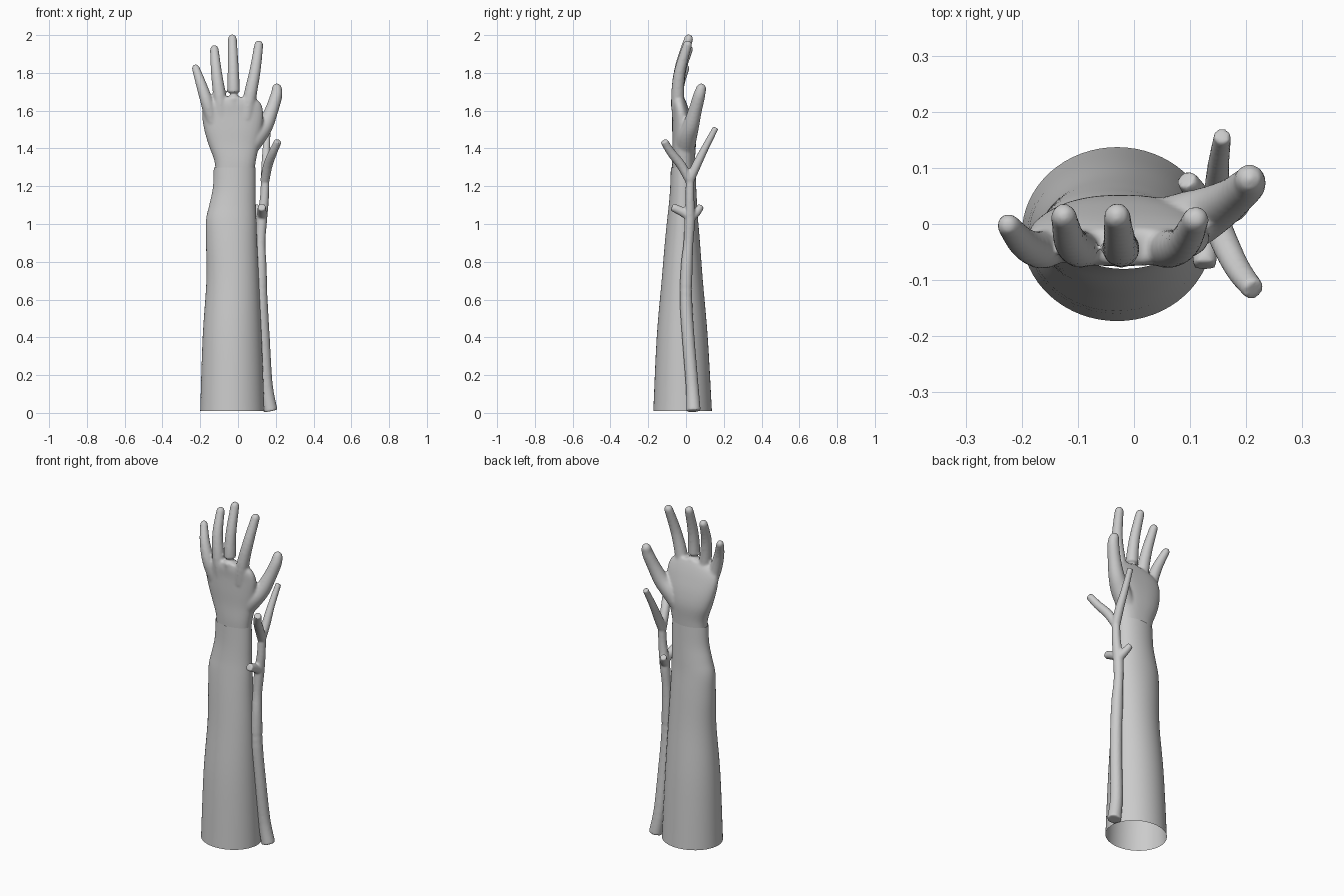
import bpy, bmesh, math
from mathutils import Vector


def catmull(rows, steps=5):
    """Smoothly resample rows of numbers."""
    p = [rows[0]] + list(rows) + [rows[-1]]
    out = []
    for i in range(1, len(p) - 2):
        for s in range(steps):
            t = s / steps
            out.append([0.5 * (2*b + (c-a)*t + (2*a-5*b+4*c-d)*t*t + (3*b-a-3*c+d)*t**3)
                        for a, b, c, d in zip(p[i-1], p[i], p[i+1], p[i+2])])
    return out + [list(rows[-1])]


def skin(bm, rings, cap=True):
    """Bridge rings of points into a closed or open skin."""
    vs = [[bm.verts.new(c) for c in r] for r in rings]
    n = len(vs[0])
    for a, b in zip(vs, vs[1:]):
        for i in range(n):
            j = (i + 1) % n
            bm.faces.new((a[i], a[j], b[j], b[i]))
    if cap:
        bm.faces.new(vs[0][::-1])
        bm.faces.new(vs[-1])


def loft(bm, rows, n=48, cap=True, power=1.0):
    """Level oval sections: x, y, z, half width, half depth."""
    def sp(v):
        return math.copysign(abs(v) ** power, v)
    rings = []
    for x, y, z, rx, ry in catmull(rows):
        rings.append([(x + rx * sp(math.cos(a)), y + ry * sp(math.sin(a)), z)
                      for a in (2 * math.pi * i / n for i in range(n))])
    skin(bm, rings, cap)


def tube(bm, rows, n=20, rounded=False):
    """Round limb along a path: x, y, z, radius."""
    pts = catmull(rows)
    P = [Vector(p[:3]) for p in pts]
    R = [max(p[3], 0.003) for p in pts]
    if rounded:
        d, r, end = (P[-1] - P[-2]).normalized(), R[-1], P[-1].copy()
        for a in (25, 50, 70, 85):
            a = math.radians(a)
            P.append(end + d * r * math.sin(a))
            R.append(r * math.cos(a))
    rings = []
    for i, c in enumerate(P):
        t = P[min(i + 1, len(P) - 1)] - P[max(i - 1, 0)]
        q = t.to_track_quat('Z', 'Y')
        rings.append([c + q @ Vector((R[i] * math.cos(a), R[i] * math.sin(a), 0))
                      for a in (2 * math.pi * k / n for k in range(n))])
    skin(bm, rings)


def finish(bm, name, voxel=None, smooth=0):
    bmesh.ops.recalc_face_normals(bm, faces=bm.faces)
    me = bpy.data.meshes.new(name)
    bm.to_mesh(me)
    bm.free()
    me.polygons.foreach_set("use_smooth", [True] * len(me.polygons))
    ob = bpy.data.objects.new(name, me)
    bpy.context.collection.objects.link(ob)
    if voxel:
        m = ob.modifiers.new("Fuse", 'REMESH')
        m.mode, m.voxel_size, m.use_smooth_shade = 'VOXEL', voxel, True
        s = ob.modifiers.new("Soften", 'SMOOTH')
        s.factor, s.iterations = 0.5, smooth
    return ob


# Forearm: open tapering shell
bm = bmesh.new()
loft(bm, [(-.03, -.018, .01, .17, .155), (-.031, -.02, .4, .156, .135),
          (-.028, -.02, .7, .139, .109), (-.034, -.019, .9, .135, .093),
          (-.036, -.018, 1.02, .133, .082), (-.029, -.016, 1.1, .123, .075),
          (-.02, -.015, 1.19, .113, .069), (-.018, -.015, 1.3, .110, .065)],
     n=64, cap=False)
finish(bm, "forearm")

# Hand: palm, four fingers and thumb fused together
bm = bmesh.new()
loft(bm, [(-.018, -.015, 1.24, .100, .056), (-.015, -.014, 1.33, .109, .060),
          (-.022, -.010, 1.42, .134, .062), (-.026, -.015, 1.5, .153, .058),
          (-.028, -.025, 1.58, .162, .048), (-.026, -.035, 1.635, .148, .040),
          (-.012, -.040, 1.67, .100, .030)], power=.85)
fingers = [
    [(-.135, -.03, 1.54, .034), (-.163, -.046, 1.64, .034), (-.195, -.035, 1.74, .028),
     (-.224, -.002, 1.825, .021)],
    [(-.085, -.035, 1.56, .036), (-.098, -.044, 1.68, .034), (-.115, -.028, 1.81, .029),
     (-.125, .014, 1.925, .023)],
    [(-.022, -.035, 1.58, .037), (-.023, -.044, 1.70, .034), (-.026, -.028, 1.84, .029),
     (-.03, .014, 1.980, .024)],
    [(.045, -.035, 1.56, .038), (.064, -.044, 1.68, .035), (.09, -.032, 1.81, .030),
     (.11, .008, 1.948, .024)],
]
thumb = [(.03, -.01, 1.37, .050), (.095, .005, 1.46, .053), (.142, .026, 1.52, .044),
         (.177, .048, 1.60, .036), (.203, .07, 1.68, .032), (.206, .08, 1.717, .027)]
for f in fingers + [thumb]:
    tube(bm, f, rounded=True)
finish(bm, "hand", .007, 6)

# Branch: main stem, two side stubs and a forked top
bm = bmesh.new()
tube(bm, [(.172, .040, .01, .038), (.150, .032, .15, .034), (.135, .012, .4, .033),
          (.124, .000, .6, .033), (.120, .004, .78, .031), (.119, .013, .9, .026),
          (.126, .020, 1.02, .028), (.140, .020, 1.14, .024), (.144, .022, 1.27, .022)])
tube(bm, [(.127, .02, 1.04, .025), (.126, -.03, 1.07, .024), (.126, -.075, 1.09, .021)])
tube(bm, [(.125, .02, 1.03, .025), (.110, .055, 1.06, .022), (.093, .08, 1.095, .018)])
tube(bm, [(.143, .02, 1.23, .024), (.158, -.025, 1.31, .025), (.185, -.08, 1.38, .023),
          (.213, -.117, 1.44, .020)])
tube(bm, [(.143, .02, 1.23, .024), (.148, .055, 1.31, .024), (.150, .10, 1.40, .020),
          (.158, .158, 1.51, .016)])
finish(bm, "branch", .006, 4)
